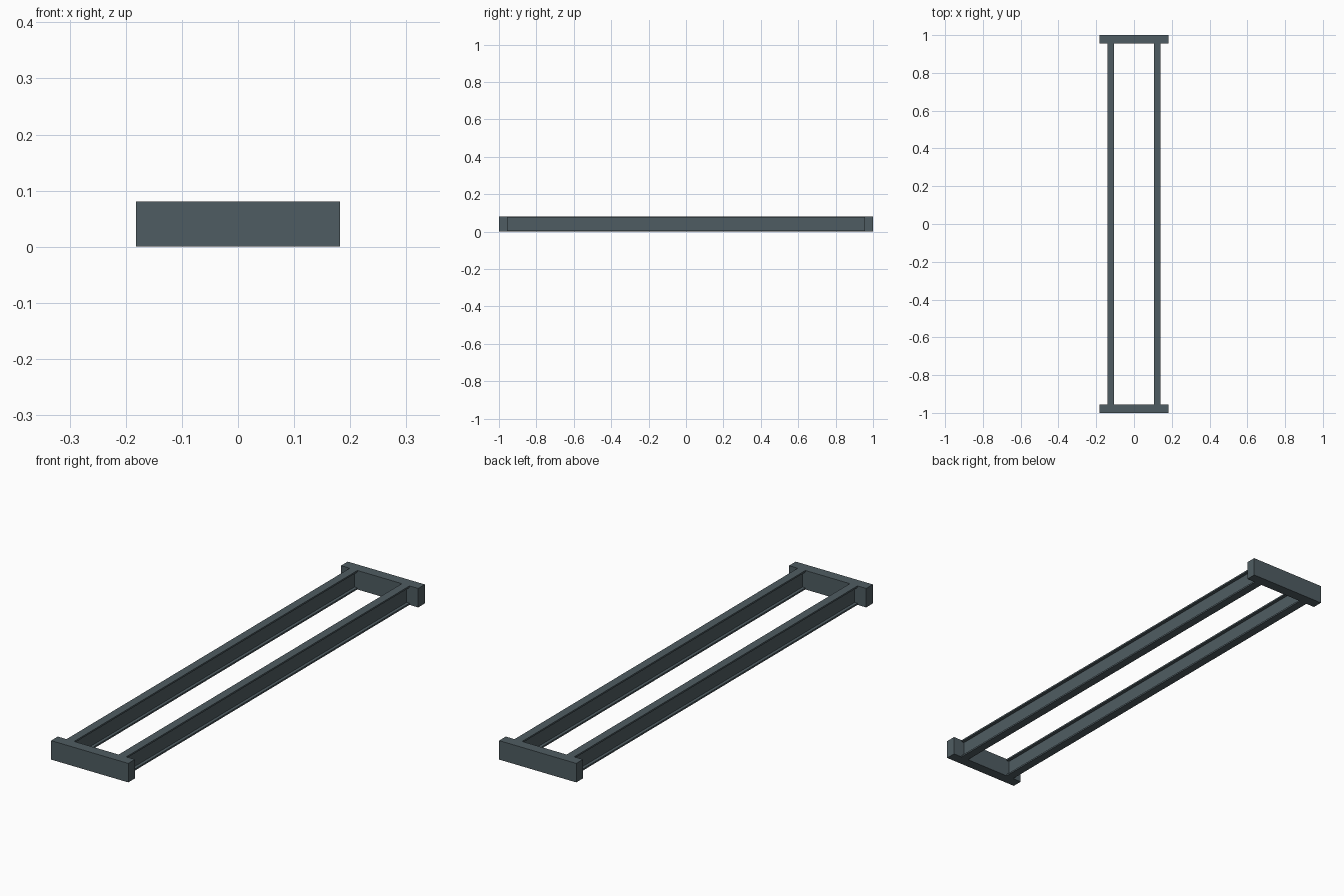
import bpy
import bmesh

LENGTH, HEIGHT = 2.0, 0.081
BAR_WIDTH, BAR_DEPTH = 0.364, 0.045
RAIL_X, FLANGE_WIDTH, FLANGE, WEB = 0.123, 0.036, 0.007, 0.009

cube = bpy.data.objects.get("Cube")
if cube:
    bpy.data.objects.remove(cube, do_unlink=True)

steel = bpy.data.materials.new("blue_grey_steel")
steel.use_nodes = True
colour = (0.078, 0.108, 0.122, 1)
steel.diffuse_color = colour
steel.node_tree.nodes["Principled BSDF"].inputs["Base Color"].default_value = colour


def extrude_profile(name, points, depth, location):
    """Extrude an xz profile along y, centred on the location."""
    bm = bmesh.new()
    face = bm.faces.new([bm.verts.new((x, -depth / 2, z)) for x, z in points])
    new = bmesh.ops.extrude_face_region(bm, geom=[face])["geom"]
    verts = [v for v in new if isinstance(v, bmesh.types.BMVert)]
    bmesh.ops.translate(bm, verts=verts, vec=(0, depth, 0))
    bmesh.ops.recalc_face_normals(bm, faces=bm.faces)
    mesh = bpy.data.meshes.new(name)
    bm.to_mesh(mesh)
    bm.free()
    mesh.materials.append(steel)
    obj = bpy.data.objects.new(name, mesh)
    obj.location = location
    bpy.context.collection.objects.link(obj)
    return obj


# Profiles: I-beam rail and solid end bar
f, w = FLANGE_WIDTH / 2, WEB / 2
half = [(f, 0), (f, FLANGE), (w, FLANGE),
        (w, HEIGHT - FLANGE), (f, HEIGHT - FLANGE), (f, HEIGHT)]
i_beam = half + [(-x, z) for x, z in reversed(half)]
b = BAR_WIDTH / 2
block = [(-b, 0), (b, 0), (b, HEIGHT), (-b, HEIGHT)]

# Long rails between the end bars
for side, sign in (("left", 1), ("right", -1)):
    extrude_profile(side + "_rail", i_beam, LENGTH - 2 * BAR_DEPTH,
                    (sign * RAIL_X, 0, 0))

# End bars across the front and back
for end, sign in (("front", -1), ("back", 1)):
    extrude_profile(end + "_end_bar", block, BAR_DEPTH,
                    (0, sign * (LENGTH - BAR_DEPTH) / 2, 0))
